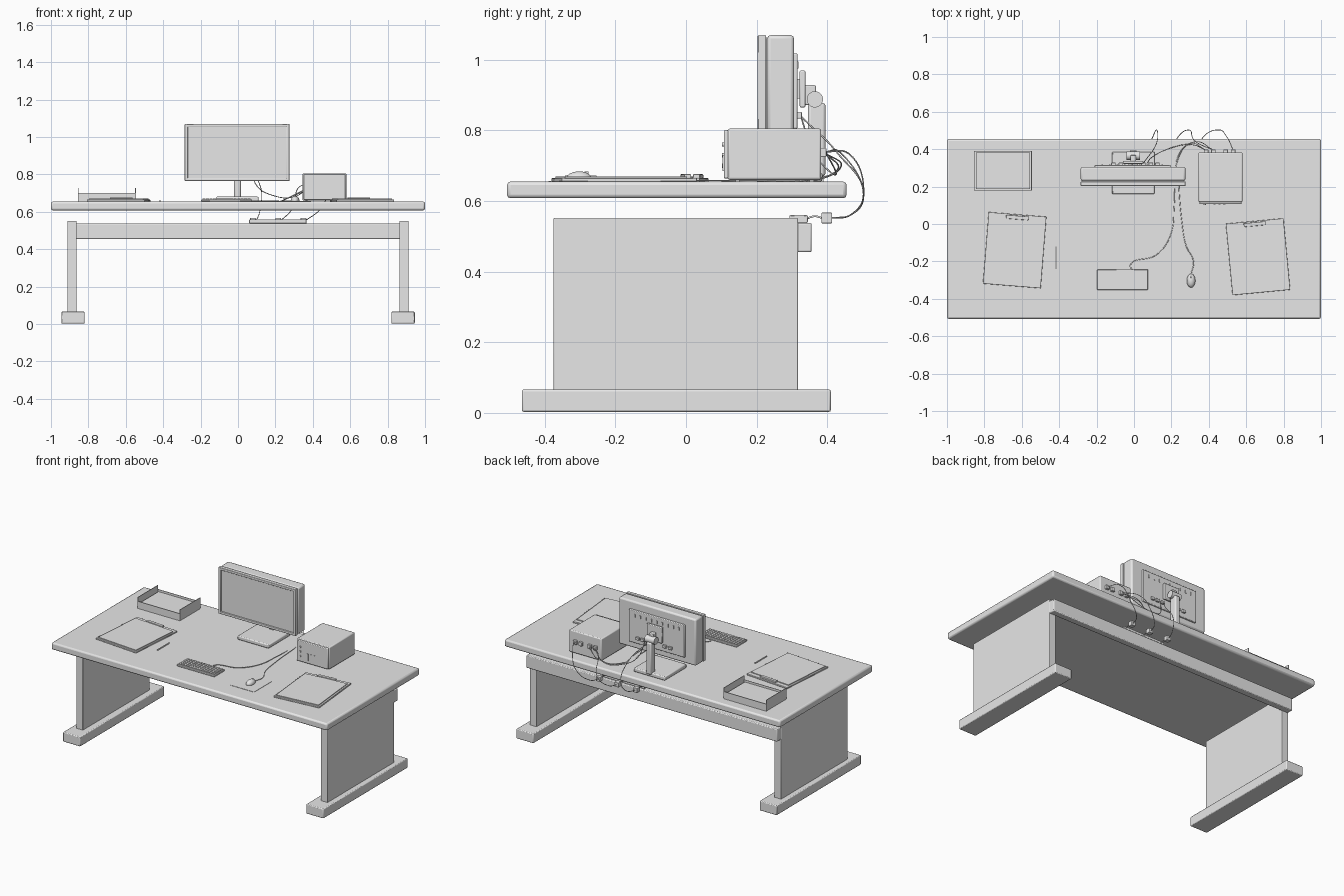
import bpy, math
from mathutils import Vector

grey = bpy.data.materials.new("light_grey")
grey.diffuse_color = (0.8, 0.8, 0.8, 1)


def finish(ob, name, smooth=True):
    ob.name = name
    ob.data.materials.clear()
    ob.data.materials.append(grey)
    if smooth:
        bpy.ops.object.shade_smooth_by_angle(angle=math.radians(35))
    return ob


def box(name, x0, x1, y0, y1, z0, z1, bevel=0.0, rot=0.0, seg=2):
    """Box from its extents, with optional rounded edges and a turn about z."""
    bpy.ops.mesh.primitive_cube_add(size=1)
    ob = bpy.context.object
    for v in ob.data.vertices:
        v.co = Vector((v.co.x * (x1 - x0), v.co.y * (y1 - y0), v.co.z * (z1 - z0)))
    ob.location = ((x0 + x1) / 2, (y0 + y1) / 2, (z0 + z1) / 2)
    ob.rotation_euler.z = rot
    if bevel:
        m = ob.modifiers.new("round", 'BEVEL')
        m.width, m.segments = bevel, seg
    return finish(ob, name, bool(bevel))


def cylinder(name, loc, r, depth, axis='Z', sides=24):
    rot = {'X': (0, math.pi / 2, 0), 'Y': (math.pi / 2, 0, 0), 'Z': (0, 0, 0)}[axis]
    bpy.ops.mesh.primitive_cylinder_add(vertices=sides, radius=r, depth=depth,
                                        location=loc, rotation=rot)
    return finish(bpy.context.object, name)


def cable(name, pts, r=0.0022):
    """Round cable through a few points."""
    cu = bpy.data.curves.new(name, 'CURVE')
    cu.dimensions, cu.bevel_depth, cu.bevel_resolution = '3D', r, 1
    cu.resolution_u, cu.use_fill_caps = 8, True
    sp = cu.splines.new('BEZIER')
    sp.bezier_points.add(len(pts) - 1)
    for bp, p in zip(sp.bezier_points, pts):
        bp.co = p
        bp.handle_left_type = bp.handle_right_type = 'AUTO'
    ob = bpy.data.objects.new(name, cu)
    bpy.context.collection.objects.link(ob)
    cu.materials.append(grey)


TOP = 0.655

# Desk
box("desktop", -1, 1, -0.507, 0.455, 0.608, TOP, 0.01)
for s, side in ((-1, "left"), (1, "right")):
    xs = sorted((s * 0.863, s * 0.912))
    box(side + "_leg_panel", *xs, -0.375, 0.317, 0.06, 0.552, 0.003)
    xs = sorted((s * 0.82, s * 0.945))
    box(side + "_foot", *xs, -0.465, 0.41, 0.003, 0.066, 0.005)
box("rear_beam", -0.91, 0.91, 0.312, 0.356, 0.455, 0.538, 0.005)

# Power strip with plugs behind the beam
box("power_strip", 0.06, 0.365, 0.293, 0.345, 0.538, 0.56, 0.003)
plugs = (0.08, 0.215, 0.35)
for x in plugs:
    box("plug", x - 0.015, x + 0.015, 0.384, 0.414, 0.537, 0.567, 0.002)
    cable("plug_lead", [(x, 0.34, 0.55), (x, 0.365, 0.557), (x, 0.386, 0.552)], 0.003)

# Monitor: front frame with recessed screen, body, back panel
box("screen", -0.27, 0.26, 0.21, 0.236, 0.78, 1.055)
for x0, x1 in ((-0.285, -0.268), (0.258, 0.275)):
    box("frame_side", x0, x1, 0.203, 0.227, 0.765, 1.07, 0.003)
for z0, z1 in ((0.765, 0.782), (1.053, 1.07)):
    box("frame_bar", -0.283, 0.273, 0.203, 0.227, z0, z1, 0.003)
box("monitor_body", -0.285, 0.275, 0.23, 0.306, 0.765, 1.07, 0.01)
box("monitor_core", -0.275, 0.265, 0.22, 0.235, 0.772, 1.063)
box("monitor_back_panel", -0.21, 0.195, 0.3, 0.316, 0.805, 1.018, 0.004)
for i in range(9):
    x = -0.17 + i * 0.04
    box("vent_rib", x - 0.004, x + 0.004, 0.314, 0.319, 0.975, 0.995)
for x in (-0.11, -0.07, 0.05, 0.09, 0.125):
    box("monitor_port", x - 0.012, x + 0.012, 0.314, 0.328, 0.834, 0.852, 0.002)

# Monitor stand
box("mount_plate", -0.06, 0.05, 0.322, 0.338, 0.865, 0.97, 0.004)
box("mount_spacer", -0.03, 0.022, 0.31, 0.33, 0.89, 0.945)
box("hinge_arm", -0.02, 0.012, 0.335, 0.368, 0.872, 0.928, 0.004)
cylinder("hinge", (-0.004, 0.365, 0.888), 0.023, 0.07, 'X')
box("stand_column", -0.022, 0.015, 0.346, 0.395, 0.67, 0.878, 0.008)
box("stand_base", -0.117, 0.11, 0.16, 0.386, TOP, 0.681, 0.006)

# Computer box with front panel, drive slots and rear sockets
box("computer_case", 0.345, 0.58, 0.118, 0.383, 0.66, 0.805, 0.006)
box("case_front", 0.35, 0.575, 0.107, 0.122, 0.664, 0.801, 0.004)
for x in (0.36, 0.555):
    for y in (0.14, 0.35):
        box("case_foot", x, x + 0.012, y, y + 0.012, TOP, 0.662)
for i in range(3):
    x = 0.425 + i * 0.026
    box("front_slot", x, x + 0.012, 0.103, 0.109, 0.685, 0.73)
for z in (0.7, 0.73, 0.76):
    cylinder("front_button", (0.378, 0.106, z), 0.006, 0.008, 'Y', 12)
sockets = (0.385, 0.425, 0.49, 0.53)
for x in sockets:
    box("rear_socket", x - 0.012, x + 0.012, 0.38, 0.398, 0.725, 0.75, 0.002)

# Paper tray with tall ends
box("tray", -0.855, -0.547, 0.18, 0.39, TOP, 0.665)
box("tray_paper", -0.845, -0.557, 0.187, 0.383, 0.665, 0.69)
for y in (0.18, 0.387):
    box("tray_rail", -0.855, -0.547, y, y + 0.003, 0.66, 0.702)
for x in (-0.856, -0.55):
    box("tray_end", x, x + 0.004, 0.18, 0.39, 0.66, 0.728)

# Clipboards
for cx, cy, a in ((-0.638, -0.14, -4.6), (0.663, -0.175, 5.4)):
    a = math.radians(a)
    box("clipboard", cx - 0.155, cx + 0.155, cy - 0.192, cy + 0.192, TOP, 0.665, 0.002, a)
    box("paper", cx - 0.145, cx + 0.145, cy - 0.182, cy + 0.165, 0.664, 0.67, 0, a)
    off = 0.175
    px, py = cx - math.sin(a) * off, cy + math.cos(a) * off
    box("clip", px - 0.06, px + 0.06, py - 0.01, py + 0.01, 0.664, 0.676, 0.002, a)

# Pen
cylinder("pen", (-0.417, -0.18, TOP + 0.004), 0.004, 0.12, 'Y', 10)

# Keyboard with rows of keys
box("keyboard", -0.197, 0.075, -0.352, -0.243, TOP, 0.666, 0.003)
for row in range(5):
    y = -0.343 + row * 0.0186
    for col in range(14):
        x = -0.19 + col * 0.0186
        if row == 0 and 4 <= col <= 8:
            continue
        box("key", x, x + 0.0155, y, y + 0.0155, 0.665, 0.672)
box("space_bar", -0.116, -0.025, -0.343, -0.3275, 0.665, 0.672)

# Mouse on a thin mat
box("mouse_mat", 0.22, 0.39, -0.39, -0.21, TOP, TOP + 0.002)
bpy.ops.mesh.primitive_uv_sphere_add(segments=24, ring_count=12, location=(0.305, -0.303, 0.662))
mouse = bpy.context.object
mouse.scale = (0.023, 0.037, 0.022)
for v in mouse.data.vertices:
    v.co.z = max(v.co.z, -0.25)
finish(mouse, "mouse")
box("mouse_wheel", 0.303, 0.307, -0.288, -0.276, 0.675, 0.684, 0.001)

# Desk cables
c = TOP + 0.003
cable("keyboard_cable", [(-0.01, -0.245, c), (-0.02, -0.22, c), (0.12, -0.165, c), (0.195, -0.06, c),
                         (0.215, 0.1, c), (0.23, 0.33, c), (0.3, 0.43, 0.69), (0.385, 0.395, 0.735)])
cable("mouse_cable", [(0.305, -0.268, c), (0.318, -0.2, c), (0.28, -0.12, c), (0.255, 0.02, c),
                      (0.24, 0.2, c), (0.235, 0.36, c), (0.33, 0.44, 0.7), (0.425, 0.395, 0.735)])
cable("video_cable", [(0.07, 0.325, 0.84), (0.1, 0.36, 0.74), (0.18, 0.4, 0.69), (0.3, 0.425, 0.68),
                      (0.385, 0.395, 0.74)])

# Power cables looping behind the desk edge
loops = ((plugs[0], (0.05, 0.325, 0.84), 0.12, 0.43),
         (plugs[1], (0.425, 0.395, 0.74), 0.33, 0.44),
         (plugs[2], (0.53, 0.395, 0.74), 0.5, 0.46))
for px, end, mx, my in loops:
    cable("power_cable", [(px, 0.412, 0.552), (px + 0.02, 0.465, 0.56), ((px + mx) / 2 + 0.02, 0.503, 0.62),
                          (mx, my, 0.735), end])
